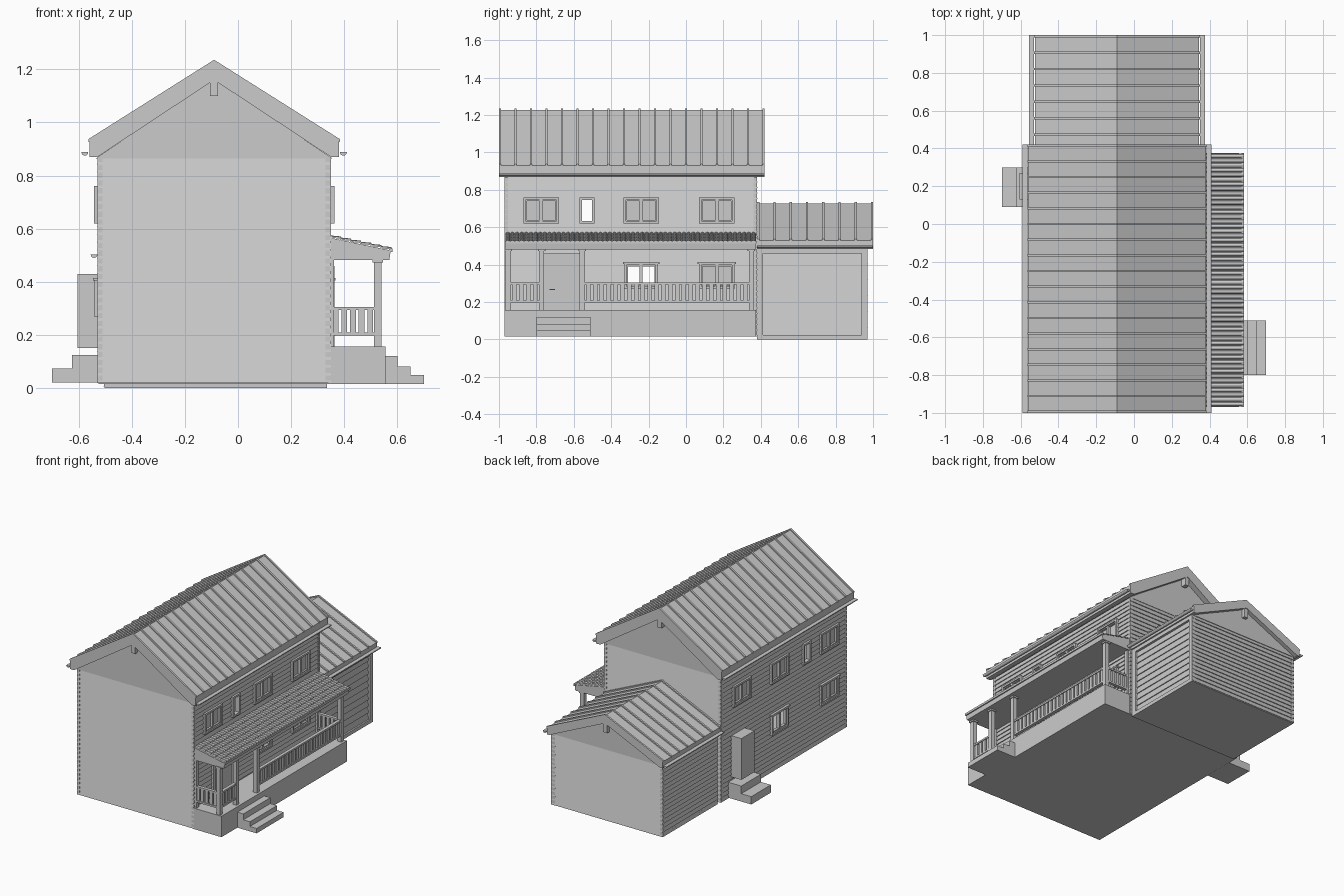
import bpy, bmesh, math
from mathutils import Vector

if "Cube" in bpy.data.objects:
    bpy.data.objects.remove(bpy.data.objects["Cube"])

grey = bpy.data.materials.new("light grey")
grey.diffuse_color = (0.6, 0.6, 0.6, 1)
grey.use_nodes = True
grey.node_tree.nodes["Principled BSDF"].inputs["Base Color"].default_value = grey.diffuse_color
parts = {}


def part(name):
    return parts.setdefault(name, bmesh.new())


def box(name, x0, x1, y0, y1, z0, z1):
    prism(name, [(x0, z0), (x1, z0), (x1, z1), (x0, z1)], y0, y1)


def prism(name, pts, y0, y1):
    """Extrude an x-z outline along y."""
    bm = part(name)
    a = [bm.verts.new((x, y0, z)) for x, z in pts]
    b = [bm.verts.new((x, y1, z)) for x, z in pts]
    bm.faces.new(a)
    bm.faces.new(b[::-1])
    for i in range(len(pts)):
        j = (i + 1) % len(pts)
        bm.faces.new((a[j], a[i], b[i], b[j]))


def siding(name, origin, u, n, length, z0, z1, pitch, openings=(), lip=0.006, thick=0.015):
    """Lapped boards, split around openings given as (s0, s1, z0, z1)."""
    bm = part(name)
    o, u, n = Vector(origin), Vector(u), Vector(n)
    count = max(1, round((z1 - z0) / pitch))
    pitch = (z1 - z0) / count
    for k in range(count):
        b, t = z0 + k * pitch, z0 + (k + 1) * pitch
        cuts = sorted({b, t} | {z for w in openings for z in w[2:] if b < z < t})
        for lo, hi in zip(cuts, cuts[1:]):
            mid = (lo + hi) / 2
            spans, s = [], 0
            for w in sorted(w for w in openings if w[2] < mid < w[3]):
                spans.append((s, w[0]))
                s = w[1]
            spans.append((s, length))
            for s0, s1 in spans:
                v = []
                for s in (s0, s1):
                    for z, d in ((lo, lip * (t - lo) / pitch), (hi, lip * (t - hi) / pitch),
                                 (hi, -thick), (lo, -thick)):
                        p = o + u * s + n * d
                        v.append(bm.verts.new((p.x, p.y, z)))
                for f in ((0, 1, 2, 3), (7, 6, 5, 4), (0, 4, 5, 1), (1, 5, 6, 2),
                          (2, 6, 7, 3), (3, 7, 4, 0)):
                    bm.faces.new([v[i] for i in f])


RX = -0.09                       # ridge line shared by both roofs


def gable_roof(name, half, eave_b, eave_t, apex, in_half, in_apex, y0, y1, ribs):
    prism(name, [(RX - half, eave_b), (RX - half, eave_t), (RX, apex), (RX + half, eave_t),
                 (RX + half, eave_b), (RX + in_half, eave_b), (RX, in_apex),
                 (RX - in_half, eave_b)], y0, y1)
    # standing seams
    for i in range(ribs):
        y = y0 + 0.006 + (y1 - y0 - 0.012) * i / (ribs - 1)
        prism(name + "_seams", [(RX - half - 0.004, eave_t - 0.004), (RX - half - 0.004, eave_t + 0.007),
                                (RX, apex + 0.008), (RX + half + 0.004, eave_t + 0.007),
                                (RX + half + 0.004, eave_t - 0.004), (RX, apex - 0.004)],
              y - 0.006, y + 0.006)
    # half-round gutters
    for s in (-1, 1):
        cx = RX + s * (half + 0.017)
        arc = [(cx + 0.013 * math.cos(a), eave_b + 0.018 + 0.013 * math.sin(a))
               for a in [math.pi + math.pi * k / 6 for k in range(7)]]
        prism(name + "_gutters", arc, y0, y1)


# --- roofs, gables and ridge brackets ---
gable_roof("main_roof", 0.47, 0.87, 0.93, 1.228, 0.44, 1.16, -1.0, 0.42, 18)
gable_roof("garage_roof", 0.435, 0.485, 0.53, 0.727, 0.415, 0.675, 0.38, 1.0, 8)
for y0, y1 in ((-0.97, -0.955), (0.365, 0.38)):
    prism("main_gables", [(RX - 0.445, 0.865), (RX + 0.445, 0.865), (RX, 1.165)], y0, y1)
prism("garage_gable", [(RX - 0.417, 0.483), (RX + 0.417, 0.483), (RX, 0.68)], 0.955, 0.972)
box("ridge_brackets", -0.105, -0.075, -0.995, -0.96, 1.1, 1.17)
box("ridge_brackets", -0.105, -0.075, 0.37, 0.415, 1.1, 1.17)
box("ridge_brackets", -0.105, -0.075, 0.96, 0.995, 0.61, 0.685)

# --- windows: (side, y centre, width, z0, z1, glazed) ---
windows = []
for s in (-1, 1):
    for y, w in ((-0.775, 0.19), (-0.53, 0.08), (-0.24, 0.19), (0.165, 0.19)):
        windows.append((s, y, w, 0.62, 0.76, w > 0.1))
windows += [(1, -0.24, 0.18, 0.27, 0.41, False), (1, 0.165, 0.19, 0.27, 0.41, True),
            (-1, -0.24, 0.18, 0.27, 0.41, False), (-1, -0.775, 0.19, 0.27, 0.41, True)]


def wall_box(name, s, d0, d1, y0, y1, z0, z1):
    wx = 0.35 if s > 0 else -0.53
    a, b = sorted((wx + s * d0, wx + s * d1))
    box(name, a, b, y0, y1, z0, z1)


for s, y, w, z0, z1, glazed in windows:
    a, b, t = y - w / 2, y + w / 2, 0.013
    f = "window_frames"
    wall_box(f, s, -0.018, 0.013, a, a + t, z0, z1)
    wall_box(f, s, -0.018, 0.013, b - t, b, z0, z1)
    wall_box(f, s, -0.018, 0.013, a + t, b - t, z0, z0 + t)
    wall_box(f, s, -0.018, 0.013, a + t, b - t, z1 - t, z1)
    if z1 < 0.5:
        wall_box(f, s, 0, 0.017, a - 0.008, b + 0.008, z1 - 0.006, z1 + 0.004)
    if w > 0.1:                  # two sashes
        wall_box("window_sashes", s, -0.016, 0.008, y - 0.008, y + 0.008, z0 + t, z1 - t)
        for e in (a + t, b - t - 0.006):
            wall_box("window_sashes", s, -0.016, 0.004, e, e + 0.006, z0 + t, z1 - t)
        for z in (z0 + t, z1 - t - 0.006):
            wall_box("window_sashes", s, -0.016, 0.004, a + t, b - t, z, z + 0.006)
    if glazed:
        wall_box("window_panes", s, -0.012, -0.009, a + t, b - t, z0 + t, z1 - t)


def openings(side):
    return [(y - w / 2 + 0.005 + 0.97, y + w / 2 - 0.005 + 0.97, z0 + 0.005, z1 - 0.005)
            for s, y, w, z0, z1, g in windows if s == side]


# --- main house walls ---
P = 0.029
siding("main_walls", (0.345, -0.97, 0), (0, 1, 0), (1, 0, 0), 1.35, 0.018, 0.87, P, openings(1))
siding("main_walls", (-0.525, -0.97, 0), (0, 1, 0), (-1, 0, 0), 1.35, 0.018, 0.87, P, openings(-1))
siding("main_walls", (-0.53, -0.966, 0), (1, 0, 0), (0, -1, 0), 0.88, 0.018, 0.87, P)
siding("main_walls", (-0.53, 0.376, 0), (1, 0, 0), (0, 1, 0), 0.88, 0.018, 0.87, P)
box("house_base", -0.525, 0.345, -0.965, 0.38, 0.015, 0.03)

# --- garage wing ---
siding("garage_walls", (-0.50, 0.38, 0), (0, 1, 0), (-1, 0, 0), 0.59, 0.005, 0.49, P)
siding("garage_walls", (-0.505, 0.966, 0), (1, 0, 0), (0, 1, 0), 0.835, 0.005, 0.49, P)
siding("garage_door", (0.318, 0.41, 0), (0, 1, 0), (1, 0, 0), 0.53, 0.025, 0.465, 0.046)
for y0, y1, z0, z1 in ((0.38, 0.412, 0.0, 0.49), (0.938, 0.97, 0.0, 0.49),
                       (0.412, 0.938, 0.46, 0.49), (0.412, 0.938, 0.0, 0.025)):
    box("garage_door_frame", 0.305, 0.335, y0, y1, z0, z1)
box("garage_base", -0.503, 0.328, 0.38, 0.968, 0.0, 0.02)

# --- porch deck and front steps ---
box("porch_deck", 0.34, 0.555, -0.97, 0.375, 0.015, 0.157)
for x0, x1, z in ((0.55, 0.60, 0.12), (0.60, 0.65, 0.08), (0.65, 0.70, 0.048)):
    box("porch_steps", x0, x1, -0.80, -0.51, 0.015, z)

# --- porch posts ---
posts = (-0.95, -0.772, -0.555, 0.35)
for y in posts:
    box("porch_posts", 0.512, 0.54, y - 0.014, y + 0.014, 0.157, 0.485)
    box("porch_posts", 0.506, 0.546, y - 0.02, y + 0.02, 0.472, 0.485)
for y in (-0.95, 0.35):          # half posts on the wall
    box("porch_posts", 0.345, 0.362, y - 0.014, y + 0.014, 0.157, 0.485)

# --- railings ---
for y0, y1 in ((-0.936, -0.786), (-0.541, 0.336)):
    for z in (0.197, 0.293):
        box("railings", 0.515, 0.537, y0, y1, z, z + 0.012)
    n = round((y1 - y0) / 0.036)
    for i in range(n):
        y = y0 + (y1 - y0) * (i + 0.5) / n
        box("railings", 0.52, 0.532, y - 0.012, y + 0.012, 0.205, 0.296)
for y in (-0.95, 0.35):
    for z in (0.197, 0.293):
        box("railings", 0.355, 0.515, y - 0.011, y + 0.011, z, z + 0.012)
    for i in range(5):
        x = 0.368 + 0.0325 * i
        box("railings", x - 0.011, x + 0.011, y - 0.006, y + 0.006, 0.205, 0.296)

# --- porch roof with tile rows ---
prism("porch_roof", [(0.34, 0.482), (0.57, 0.482), (0.575, 0.518), (0.345, 0.566)], -0.965, 0.373)
box("porch_gutter", 0.568, 0.582, -0.968, 0.377, 0.512, 0.526)
bm, cols, rows = part("porch_tiles"), 54, 6
for r in range(rows):
    xa, xb = 0.345 + 0.23 * r / rows, 0.345 + 0.23 * (r + 1) / rows + 0.004
    for c in range(cols):
        yc, rad = -0.965 + 1.338 * (c + 0.5) / cols, 0.0115
        ring = []
        for x, lift in ((xa, 0.0), (xb, 0.005)):
            zb = 0.566 - 0.048 * (x - 0.345) / 0.23 + lift
            ring.append([bm.verts.new((x, yc - rad * math.cos(a), zb + rad * 0.75 * math.sin(a)))
                         for a in [math.pi * k / 4 for k in range(5)]])
        for k in range(4):
            bm.faces.new((ring[0][k], ring[1][k], ring[1][k + 1], ring[0][k + 1]))
        bm.faces.new(ring[1])

# --- front door ---
box("front_door", 0.345, 0.356, -0.76, -0.57, 0.157, 0.44)
for y0, y1, z0, z1 in ((-0.78, -0.757, 0.157, 0.46), (-0.573, -0.55, 0.157, 0.46),
                       (-0.757, -0.573, 0.44, 0.46)):
    box("front_door_frame", 0.345, 0.364, y0, y1, z0, z1)
box("front_door_handle", 0.355, 0.37, -0.73, -0.70, 0.264, 0.271)

# --- side entrance on the left ---
box("side_entrance", -0.605, -0.52, 0.13, 0.27, 0.15, 0.43)
box("side_steps", -0.625, -0.52, 0.09, 0.30, 0.02, 0.125)
box("side_steps", -0.70, -0.625, 0.09, 0.30, 0.02, 0.073)

# --- turn every part into an object ---
for name, bm in parts.items():
    bmesh.ops.recalc_face_normals(bm, faces=bm.faces)
    me = bpy.data.meshes.new(name)
    bm.to_mesh(me)
    bm.free()
    me.materials.append(grey)
    bpy.context.collection.objects.link(bpy.data.objects.new(name, me))
